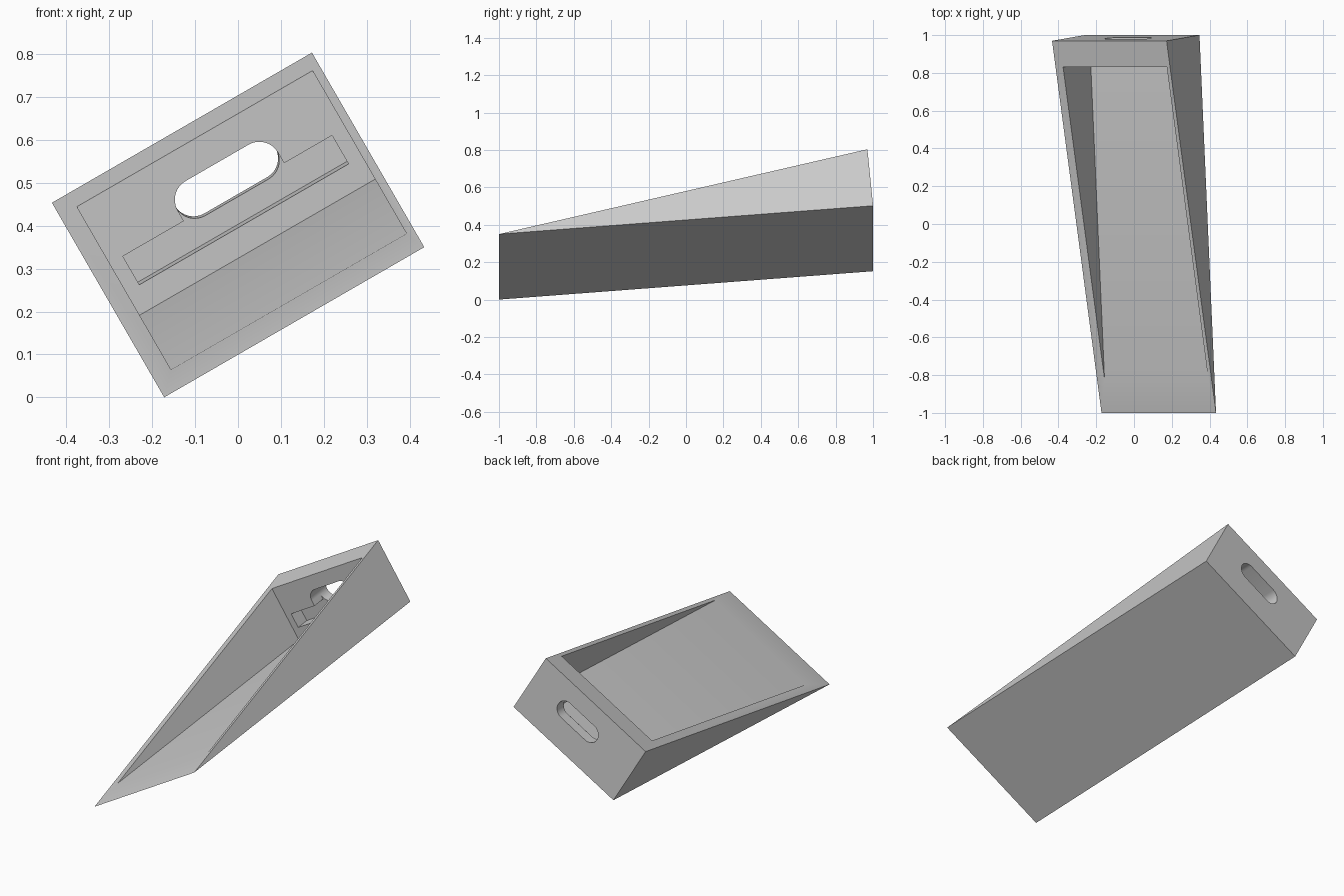
import bpy, bmesh, math
from mathutils import Matrix

cube = bpy.data.objects.get("Cube")
if cube:
    bpy.data.objects.remove(cube, do_unlink=True)

# Overall sizes in the tray's own frame: x across, y lengthwise, z off its base
WIDTH, LENGTH, HEIGHT = 0.70, 2.008, 0.35
WALL_Y = 1.866          # inner face of the end wall
RECESS_Y = 1.946        # back of the pocket in the end wall
SLOT_X, SLOT_Z = 0.38, 0.20
SLOT_HALF, SLOT_R = 0.085, 0.05

grey = bpy.data.materials.new("plain_grey")
grey.use_nodes = True
colour = (0.6, 0.6, 0.6, 1)
grey.diffuse_color = colour
grey.node_tree.nodes["Principled BSDF"].inputs["Base Color"].default_value = colour


def prism(name, profile, push):
    """Extrude a closed profile of 3D points along a vector."""
    bm = bmesh.new()
    face = bm.faces.new([bm.verts.new(p) for p in profile])
    ext = bmesh.ops.extrude_face_region(bm, geom=[face])
    moved = [g for g in ext["geom"] if isinstance(g, bmesh.types.BMVert)]
    bmesh.ops.translate(bm, verts=moved, vec=push)
    bmesh.ops.recalc_face_normals(bm, faces=bm.faces)
    mesh = bpy.data.meshes.new(name)
    bm.to_mesh(mesh)
    bm.free()
    mesh.materials.append(grey)
    obj = bpy.data.objects.new(name, mesh)
    bpy.context.collection.objects.link(obj)
    return obj


def box(name, x0, x1, y0, y1, z0, z1):
    return prism(name, [(x0, y0, z0), (x1, y0, z0), (x1, y1, z0), (x0, y1, z0)],
                 (0, 0, z1 - z0))


# Wedge body
tray = prism("wedge_tray", [(0, 0, 0), (0, LENGTH, 0), (0, LENGTH, HEIGHT)],
             (WIDTH, 0, 0))

# Rounded hand slot outline: two half circles
steps = 16
outline = []
for side in (1, -1):
    for i in range(steps + 1):
        a = math.pi * i / steps - side * math.pi / 2
        outline.append((SLOT_X + side * SLOT_HALF + SLOT_R * math.cos(a), WALL_Y - 0.1,
                        SLOT_Z + SLOT_R * math.sin(a)))

# Cutters: cavity, pocket in the end wall, link from pocket to slot, slot
reach = SLOT_HALF + SLOT_R
cutters = [
    box("cavity_cutter", 0.046, 0.68, 0.1, WALL_Y, 0.032, 0.6),
    box("pocket_cutter", 0.081, 0.644, WALL_Y - 0.06, RECESS_Y, 0.094, 0.171),
    box("link_cutter", SLOT_X - reach, SLOT_X + reach, WALL_Y - 0.05, RECESS_Y, 0.13, SLOT_Z),
    prism("slot_cutter", outline, (0, 0.4, 0)),
]
bpy.ops.object.select_all(action="DESELECT")
bpy.context.view_layer.objects.active = tray
tray.select_set(True)
for cutter in cutters:
    cutter.hide_render = True
    mod = tray.modifiers.new(cutter.name, "BOOLEAN")
    mod.operation = "DIFFERENCE"
    mod.solver = "EXACT"
    mod.object = cutter
    bpy.ops.object.modifier_apply(modifier=mod.name)
for cutter in cutters:
    bpy.data.objects.remove(cutter, do_unlink=True)

# Tilt the tray into its resting pose
pose = (Matrix.Translation((-0.172, -1, 0))
        @ Matrix.Rotation(math.radians(-30), 4, "Y")
        @ Matrix.Rotation(math.radians(5), 4, "X"))
tray.data.transform(pose)
bpy.ops.object.shade_smooth_by_angle(angle=math.radians(30))
